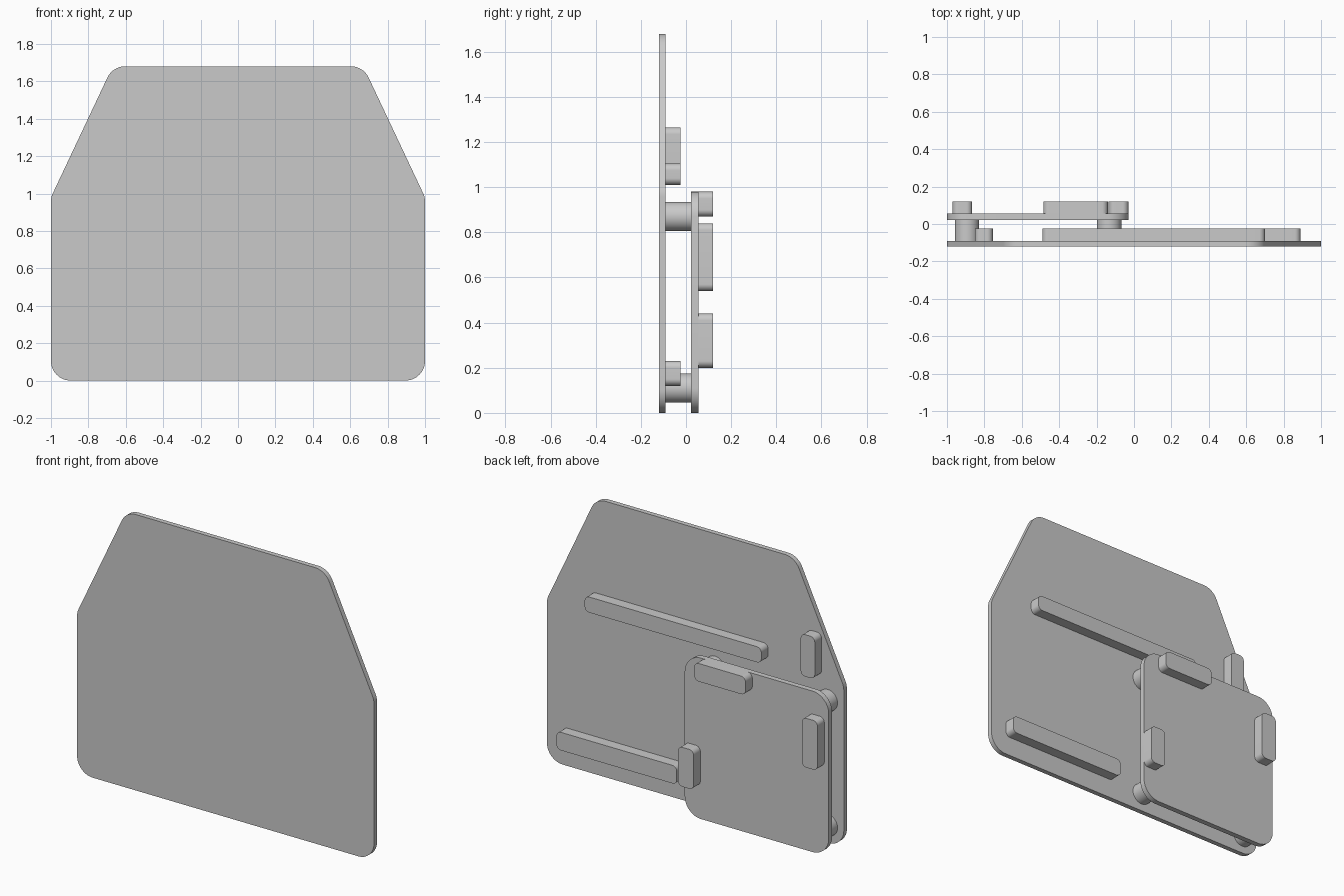
import bpy, bmesh
from math import pi, sin, tan
from mathutils import Vector

if "Cube" in bpy.data.objects:
    bpy.data.objects.remove(bpy.data.objects["Cube"], do_unlink=True)

GREY = (0.59, 0.59, 0.59, 1.0)
grey = bpy.data.materials.new("plain_grey")
grey.use_nodes = True
grey.diffuse_color = GREY
grey.node_tree.nodes["Principled BSDF"].inputs["Base Color"].default_value = GREY


def rounded(corners, radius, steps=10):
    """Outline in (x, z) with every corner replaced by an arc."""
    out = []
    for i, c in enumerate(corners):
        p = Vector(c)
        a = (Vector(corners[i - 1]) - p).normalized()
        b = (Vector(corners[(i + 1) % len(corners)]) - p).normalized()
        half = a.angle(b) / 2
        centre = p + (a + b).normalized() * (radius / sin(half))
        start = p + a * (radius / tan(half)) - centre
        end = p + b * (radius / tan(half)) - centre
        for s in range(steps + 1):
            out.append(centre + start.lerp(end, s / steps).normalized() * radius)
    return out


def slab(name, corners, radius, y0, y1):
    """Rounded outline extruded from y0 to y1."""
    bm = bmesh.new()
    face = bm.faces.new([bm.verts.new((p.x, y0, p.y)) for p in rounded(corners, radius)])
    new = bmesh.ops.extrude_face_region(bm, geom=[face])["geom"]
    bmesh.ops.translate(bm, vec=(0, y1 - y0, 0),
                        verts=[v for v in new if isinstance(v, bmesh.types.BMVert)])
    # The starting face stays in place and closes the front
    if not face.is_valid:
        bmesh.ops.holes_fill(bm, edges=bm.edges)
    bmesh.ops.recalc_face_normals(bm, faces=bm.faces)
    mesh = bpy.data.meshes.new(name)
    bm.to_mesh(mesh)
    bm.free()
    mesh.materials.append(grey)
    obj = bpy.data.objects.new(name, mesh)
    bpy.context.collection.objects.link(obj)
    bpy.ops.object.select_all(action='DESELECT')
    obj.select_set(True)
    bpy.context.view_layer.objects.active = obj
    bpy.ops.object.shade_smooth_by_angle(angle=pi / 6)


def box(x0, x1, z0, z1):
    return [(x0, z0), (x1, z0), (x1, z1), (x0, z1)]


# Plates
slab("main_plate", [(-1, 0), (1, 0), (1, 0.98), (0.67, 1.68), (-0.67, 1.68), (-1, 0.98)],
     0.105, -0.12, -0.09)
slab("small_plate", box(-1, -0.03, 0, 0.98), 0.11, 0.022, 0.055)

# Blocks on the main plate
for name, ext in (("upper_bar", (-0.49, 0.70, 1.01, 1.105)),
                  ("lower_bar", (0.08, 0.89, 0.12, 0.23)),
                  ("upright_block", (-0.85, -0.755, 1.01, 1.265))):
    slab(name, box(*ext), 0.03, -0.09, -0.025)

# Blocks on the small plate
for name, ext in (("top_block", (-0.485, -0.14, 0.87, 0.98)),
                  ("outer_block", (-0.97, -0.865, 0.54, 0.84)),
                  ("inner_block", (-0.135, -0.03, 0.20, 0.44))):
    slab(name, box(*ext), 0.03, 0.055, 0.12)

# Round spacers joining the plates
for side, x in (("outer", -0.893), ("inner", -0.133)):
    for level, z in (("lower", 0.11), ("upper", 0.87)):
        bpy.ops.mesh.primitive_cylinder_add(vertices=40, radius=0.065, depth=0.112,
                                            location=(x, -0.034, z), rotation=(pi / 2, 0, 0))
        spacer = bpy.context.object
        spacer.name = f"{level}_{side}_spacer"
        spacer.data.materials.append(grey)
        bpy.ops.object.shade_smooth_by_angle(angle=pi / 6)
